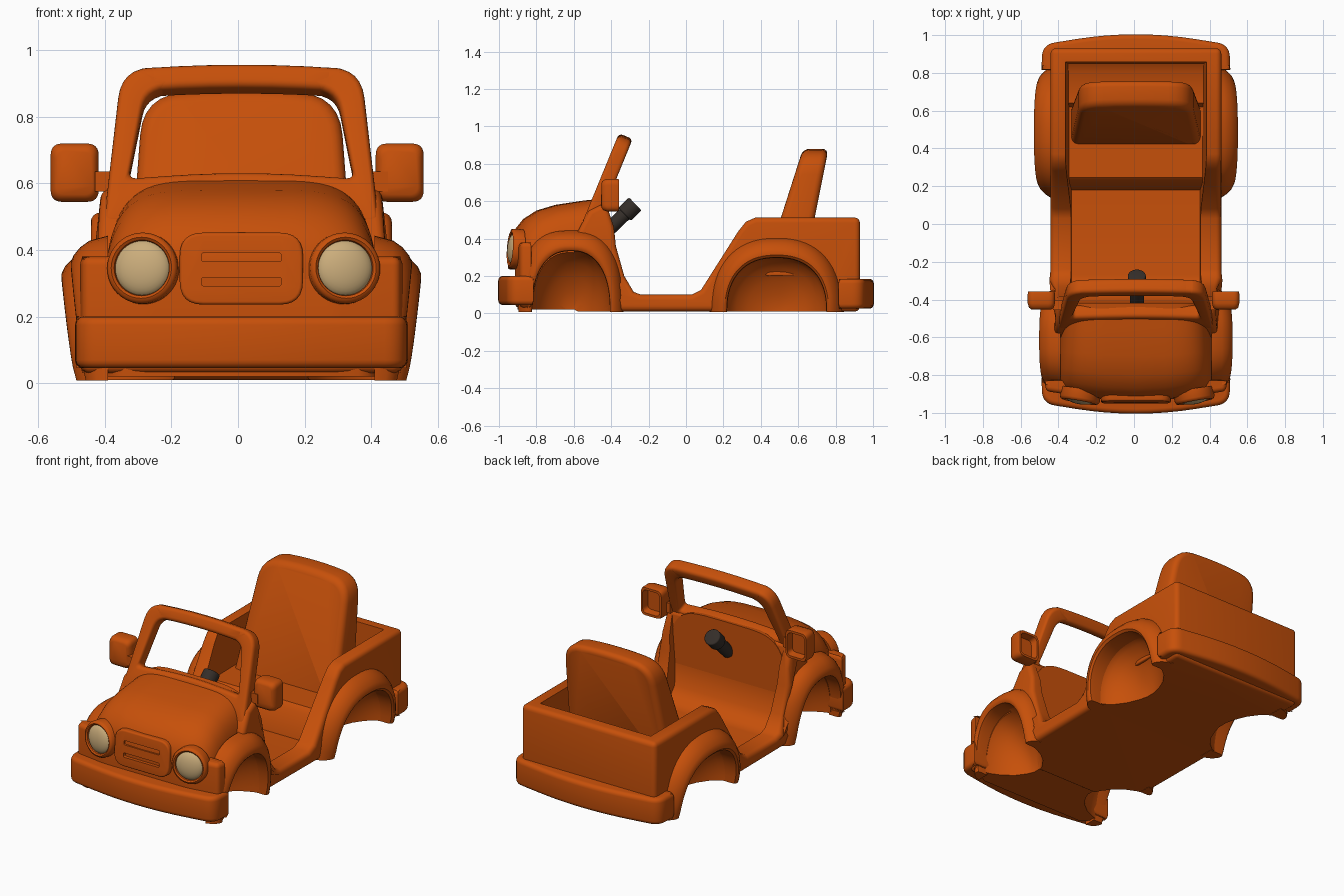
import bpy, bmesh, math
from mathutils import Vector, Matrix

if "Cube" in bpy.data.objects:
    bpy.data.objects.remove(bpy.data.objects["Cube"])


def material(name, rgb):
    m = bpy.data.materials.new(name)
    m.diffuse_color = (*rgb, 1)
    m.use_nodes = True
    m.node_tree.nodes["Principled BSDF"].inputs["Base Color"].default_value = m.diffuse_color
    return m


ORANGE = material("orange paint", (0.57, 0.080, 0.003))
BEIGE = material("beige lens", (0.60, 0.42, 0.20))
DARK = material("dark grey", (0.035, 0.027, 0.022))
cutters = []


def finish(name, bm, mat):
    bmesh.ops.recalc_face_normals(bm, faces=bm.faces)
    me = bpy.data.meshes.new(name)
    bm.to_mesh(me)
    bm.free()
    ob = bpy.data.objects.new(name, me)
    me.materials.append(mat)
    bpy.context.collection.objects.link(ob)
    return ob


def loft(name, rings, mat=ORANGE, caps=True, bevel=0, limit=50, cut=False):
    """Skin closed rings; without caps the last ring joins the first."""
    bm = bmesh.new()
    vs = [[bm.verts.new(p) for p in r] for r in rings]
    n, m = len(vs[0]), len(vs)
    for i in range(m - 1 if caps else m):
        a, b = vs[i], vs[(i + 1) % m]
        for j in range(n):
            bm.faces.new((a[j], a[(j + 1) % n], b[(j + 1) % n], b[j]))
    if caps:
        bm.faces.new(vs[0])
        bm.faces.new(vs[-1])
    ob = finish(name, bm, mat)
    if bevel:
        add_bevel(ob, bevel, limit)
    if cut:
        ob.hide_render = True
        cutters.append(ob)
    return ob


def add_bevel(ob, width, limit=50):
    mod = ob.modifiers.new("bevel", 'BEVEL')
    mod.width, mod.segments = width, 4
    mod.limit_method, mod.angle_limit = 'ANGLE', math.radians(limit)
    mod.use_clamp_overlap = False


def side_prism(name, yz, x0, x1, **kw):
    return loft(name, [[(x, y, z) for y, z in yz] for x in (x0, x1)], **kw)


def cut(ob, *tools):
    for t in tools:
        mod = ob.modifiers.new("cut", 'BOOLEAN')
        mod.operation, mod.object, mod.solver = 'DIFFERENCE', t, 'EXACT'


def round_poly(corners, n=7):
    """Round the corners (u, v, radius) of a polygon."""
    out = []
    for i, (u, v, r) in enumerate(corners):
        p = Vector((u, v))
        a = (Vector(corners[i - 1][:2]) - p).normalized()
        b = (Vector(corners[(i + 1) % len(corners)][:2]) - p).normalized()
        d = r / math.tan(a.angle(b) / 2)
        p0, p1 = p + a * d, p + b * d
        for k in range(n):
            t = k / (n - 1)
            out.append(p0 * (1 - t) ** 2 + p * 2 * t * (1 - t) + p1 * t * t)
    return out


def power(v, e):
    return math.copysign(abs(v) ** e, v)


def arch(yc, a, b, t, e=0.85):
    return yc + a * power(math.cos(t), e), b * abs(math.sin(t)) ** e


def primitive(name, op, mat, mtx, **kw):
    bm = bmesh.new()
    op(bm, matrix=mtx, **kw)
    return finish(name, bm, mat)


# lower body: side profile with door opening and rear tub
body = side_prism("body", [
    (-0.60, 0.01), (-0.60, 0.40), (-0.52, 0.55), (-0.43, 0.595), (-0.385, 0.46),
    (-0.375, 0.36), (-0.33, 0.20), (-0.28, 0.115), (-0.24, 0.10), (0.03, 0.10),
    (0.08, 0.125), (0.28, 0.44), (0.32, 0.49), (0.37, 0.512), (0.93, 0.512), (0.93, 0.01)],
    -0.452, 0.452, bevel=0.028)
for v in body.data.vertices:
    if v.co.y < -0.3:
        v.co.x *= 0.97 - max(0, v.co.z - 0.42) * 0.25

# cabin hollow with floor, seat cushion step and rear shelf, narrower downwards
cabin = side_prism("cabin_cutter", [
    (-0.42, 0.9), (-0.42, 0.30), (-0.40, 0.15), (-0.33, 0.08), (-0.27, 0.07),
    (0.18, 0.07), (0.215, 0.22), (0.245, 0.25), (0.62, 0.255), (0.64, 0.30),
    (0.80, 0.30), (0.85, 0.33), (0.875, 0.9)], -1, 1, cut=True)
for v in cabin.data.vertices:
    v.co.x *= 0.335 + 0.075 * v.co.z

# hood and nose: sections along the length
rings = []
for y, w, top in [(-0.938, 0.35, 0.35), (-0.93, 0.38, 0.41), (-0.91, 0.40, 0.455),
                  (-0.87, 0.412, 0.505), (-0.80, 0.415, 0.55), (-0.70, 0.412, 0.58),
                  (-0.55, 0.405, 0.603), (-0.417, 0.398, 0.618)]:
    bow = 0.3 * min(1, max(0, (-0.5 - y) / 0.35))
    ring = []
    for k in range(37):
        t = math.pi * k / 36
        x = w * power(math.cos(t), 0.4)
        ring.append((x, y + bow * x * x, 0.02 + (top - 0.02) * abs(math.sin(t)) ** 0.4))
    rings.append(ring)
hood = loft("hood", rings)

# wide lower nose behind the bumper, joining the fenders
plan = round_poly([(-0.485, -0.826, .005), (-0.475, -0.885, .03), (-0.28, -0.915, .3), (0.28, -0.915, .3),
                   (0.475, -0.885, .03), (0.485, -0.826, .005)])
loft("lower_nose", [[(p.x, p.y, z) for p in plan] for z in (0.03, 0.38)], bevel=0.025)

# wheel wells (domes sloping inward to the floor) and flared fenders
SECTION = [(0, 0), (.7, 0), (.92, .03), (1, .15), (1, .3), (.93, .5), (.75, .75), (.5, .95), (0, 1.1)]
wells = []
for label, yc, a, b, a2, b2, xo, e2, deep in [
        ("front", -0.615, 0.208, 0.325, 0.275, 0.425, 0.512, 0.75, 0.20),
        ("rear", 0.485, 0.265, 0.288, 0.35, 0.395, 0.54, 0.85, 0.27)]:
    for s, side in ((1, "right"), (-1, "left")):
        rings = []
        for x, k in [(0.7, 1), (0.44, 1)] + [(0.44 - (0.44 - deep) * q, w) for q, w in
                                             ((.25, .93), (.5, .8), (.75, .58), (.92, .32), (1, .12))]:
            prof = [arch(yc, (a + 0.006) * k, (b + 0.014) * k, math.pi * i / 32) for i in range(33)]
            prof += [(yc - (a + 0.006) * k, -0.1), (yc + (a + 0.006) * k, -0.1)]
            rings.append([(s * x, y, z) for y, z in prof])
        wells.append(loft(f"{label}_{side}_well_cutter", rings, cut=True))
        rings = []
        for k in range(33):
            t = math.pi * k / 32
            reach = xo - 0.045 * (1 - abs(math.sin(t)) ** 0.6) - 0.40
            ring = []
            for g, f in SECTION:
                y0, z0 = arch(yc, a, b, t)
                y1, z1 = arch(yc, a2, b2, t, e2)
                ring.append((s * (0.40 + reach * g), y0 + (y1 - y0) * f, z0 + (z1 - z0) * f + 0.008))
            rings.append(ring)
        loft(f"{label}_{side}_fender", rings)
cut(body, cabin, *wells)
cut(hood, *wells[:2])

# bumpers
for label, s, z0, z1 in [("front", -1, 0.045, 0.20), ("rear", 1, 0.025, 0.185)]:
    plan = round_poly([(0.5, 0.815, .004), (0.495, 0.95, .08), (0, 1.03, 2), (-0.495, 0.95, .08),
                       (-0.5, 0.815, .004)], 9)
    loft(f"{label}_bumper", [[(p.x, s * p.y, z) for p in plan] for z in (z0, z1)], bevel=0.025)

# windshield frame, leaning back
outer = round_poly([(-0.415, 0.46, .02), (-0.36, 0.932, .10), (0, 0.958, 4), (0.36, 0.932, .10),
                    (0.415, 0.46, .02), (0, 0.46, .02)])
inner = round_poly([(-0.338, 0.605, .02), (-0.285, 0.868, .08), (0, 0.888, 4), (0.285, 0.868, .08),
                    (0.338, 0.605, .02), (0, 0.63, 3)])


def lean(p, d):
    return (p.x, -0.325 + (p.y - 0.94) * 0.41 + d * 0.92, p.y - d * 0.38)


loft("windshield_frame", [[lean(p, d) for p in shape] for shape, d in
                          ((outer, -0.04), (outer, 0.04), (inner, 0.04), (inner, -0.04))],
     caps=False, bevel=0.022)

# seat back
shape = round_poly([(-0.345, 0.2, .01), (-0.295, 0.862, .14), (0, 0.888, 2), (0.295, 0.862, .14), (0.345, 0.2, .01)])
loft("seat_back", [[(p.x, y0 + (p.y - 0.52) * k, p.y) for p in shape]
                   for y0, k in ((0.51, 0.32), (0.69, 0.2))], bevel=0.035)

# grille plate with two slots
plate = round_poly([(-0.185, 0.236, .07), (-0.185, 0.452, .07), (0.185, 0.452, .07), (0.185, 0.236, .07)])
grille = loft("grille", [[(p.x, y + (p.y - 0.236) * 0.07, p.y) for p in plate] for y in (-0.952, -0.90)],
              bevel=0.01)
for z in (0.305, 0.378):
    slot = round_poly([(-0.12, z - .013, .008), (-0.12, z + .013, .008), (0.12, z + .013, .008), (0.12, z - .013, .008)])
    cut(grille, loft("slot_cutter", [[(p.x, y, p.y) for p in slot] for y in (-1.05, -0.928)], cut=True))

for s, side in ((1, "right"), (-1, "left")):
    # headlight: housing ring and domed lens
    m = (Matrix.Translation((s * 0.303 + 0.007, -0.918, 0.345)) @ Matrix.Rotation(s * math.radians(10), 4, 'Z')
         @ Matrix.Rotation(math.radians(90 - 4), 4, 'X'))
    ring = []
    for k in range(40):
        c, q = math.cos(math.tau * k / 40), math.sin(math.tau * k / 40)
        ring.append([m @ Vector((r * c, r * q, h)) for r, h in
                     ((.107, -.04), (.107, .008), (.101, .02), (.092, .024), (.084, .018), (.08, 0), (.08, -.04))])
    loft(f"{side}_headlight_ring", ring, caps=False)
    primitive(f"{side}_headlight", bmesh.ops.create_uvsphere, BEIGE, m @ Matrix.Diagonal((1, 1, 0.42, 1)),
              u_segments=32, v_segments=16, radius=0.085)

    # side mirror with recessed back
    x = s * 0.488 - 0.0125
    shell = round_poly([(-.072, -.0875, .035), (-.072, .0875, .035), (.072, .0875, .035), (.072, -.0875, .035)])
    rings = [[(x + p.x * k, y, 0.632 + p.y * k) for p in shell] for k, y in
             ((.75, -.452), (.92, -.442), (1, -.42), (1, -.37), (.96, -.357), (.80, -.357), (.72, -.40))]
    loft(f"{side}_mirror", rings)
    primitive(f"{side}_mirror_stalk", bmesh.ops.create_cube, ORANGE,
              Matrix.Translation((s * 0.41, -0.43, 0.605)) @ Matrix.Diagonal((0.06, 0.05, 0.06, 1)), size=1)

# steering column and hub
axis = Vector((0, 0.72, 0.69)).normalized()
turn = axis.to_track_quat('Z', 'Y').to_matrix().to_4x4()
for name, y, z, r, d in (("steering_column", -0.36, 0.50, 0.037, 0.20), ("steering_hub", -0.30, 0.5575, 0.048, 0.08)):
    ob = primitive(name, bmesh.ops.create_cone, DARK, Matrix.Translation((0.005, y, z)) @ turn,
                   cap_ends=True, segments=24, radius1=r, radius2=r, depth=d)
    add_bevel(ob, 0.008)

# bake modifiers, drop cutters, centre and smooth
parts = [o for o in bpy.data.objects if o not in cutters]
bpy.ops.object.select_all(action='DESELECT')
for o in parts:
    o.select_set(True)
bpy.context.view_layer.objects.active = parts[0]
bpy.ops.object.convert(target='MESH')
for c in cutters:
    bpy.data.objects.remove(c)
for o in parts:
    o.location.x += 0.01
bpy.ops.object.shade_smooth_by_angle(angle=math.radians(40))
